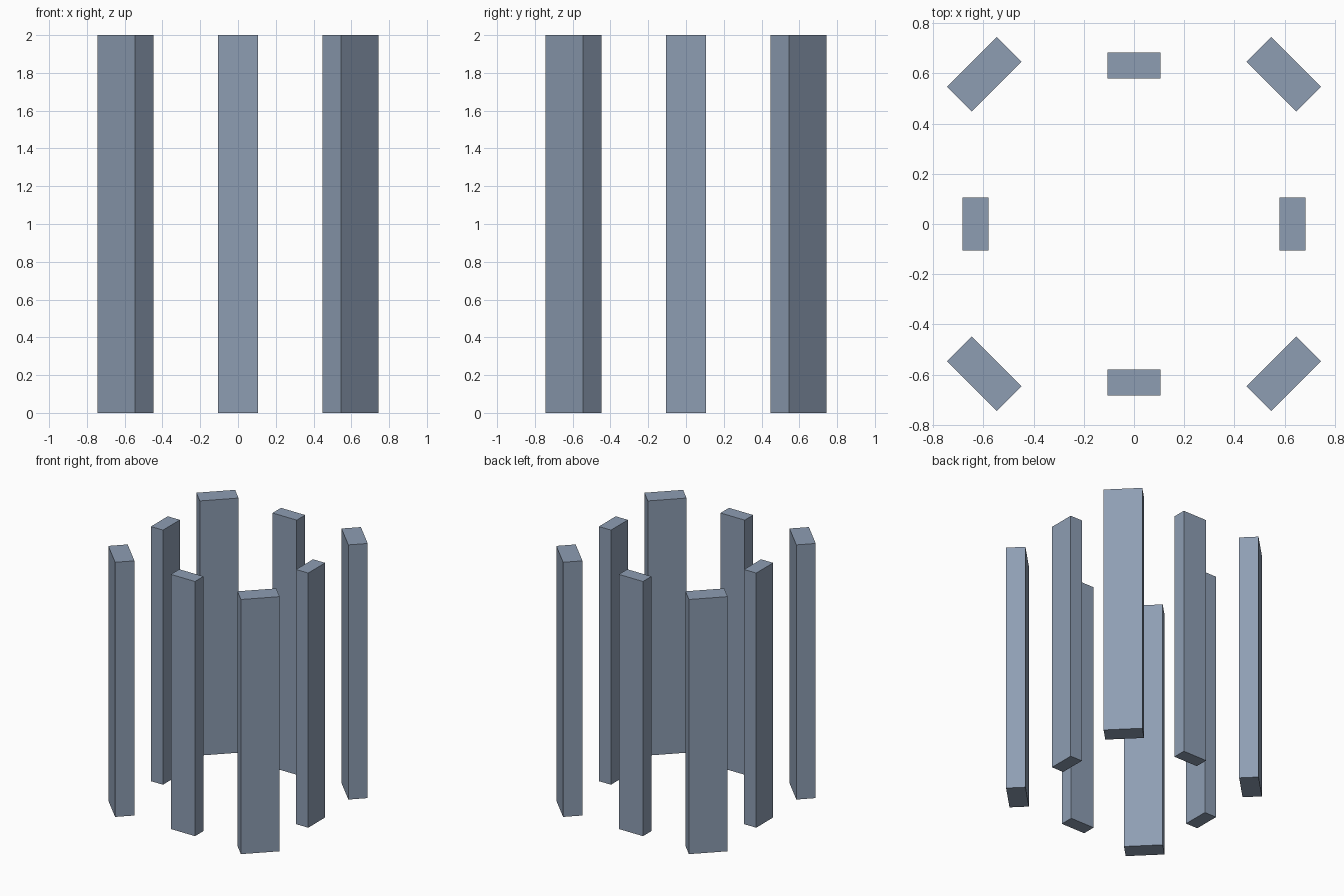
import bpy
import math

if "Cube" in bpy.data.objects:
    bpy.data.objects.remove(bpy.data.objects["Cube"])

# Slate blue-grey stone
slate = bpy.data.materials.new("slate")
slate.diffuse_color = (0.27, 0.34, 0.45, 1)
slate.use_nodes = True
slate.node_tree.nodes["Principled BSDF"].inputs["Base Color"].default_value = slate.diffuse_color


def post(name, angle, radius, width, depth, height=2.0):
    """Upright rectangular post whose broad side faces the ring's centre."""
    bpy.ops.mesh.primitive_cube_add(
        size=1,
        location=(radius * math.cos(angle), radius * math.sin(angle), height / 2),
        rotation=(0, 0, angle))
    obj = bpy.context.object
    obj.name = name
    obj.scale = (depth, width, height)
    bpy.ops.object.transform_apply(location=False, rotation=False, scale=True)
    obj.data.materials.append(slate)


# Ring of eight posts: slimmer ones on the sides, larger ones on the corners
sides = ["right", "back", "left", "front"]
corners = ["back_right", "back_left", "front_left", "front_right"]
for i in range(4):
    turn = i * math.pi / 2
    post("side_post_" + sides[i], turn, 0.631, 0.21, 0.105)
    post("corner_post_" + corners[i], turn + math.pi / 4,
         0.596 * math.sqrt(2), 0.28, 0.14)
